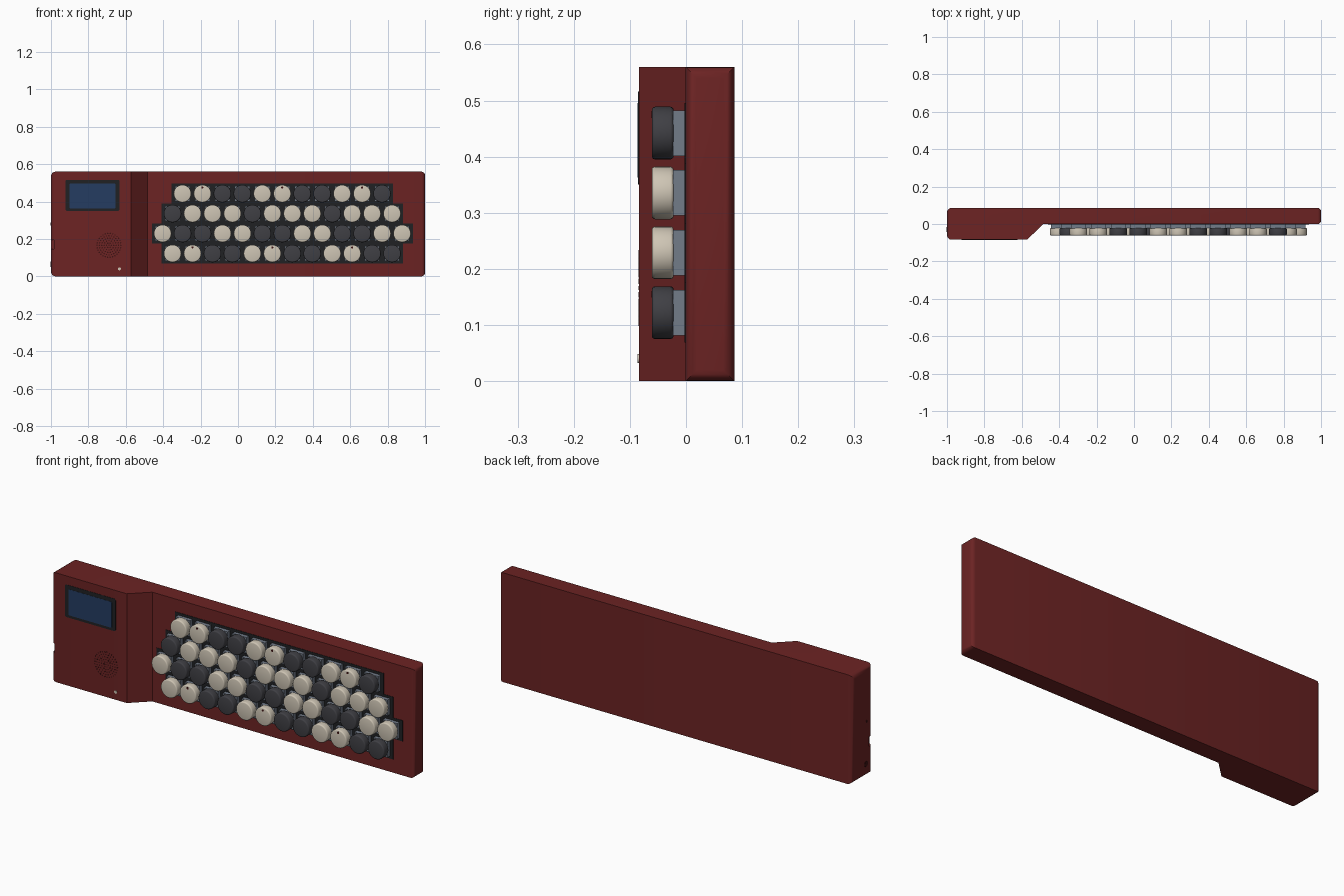
import bpy, bmesh, math
from mathutils import Matrix, Vector

cube = bpy.data.objects.get("Cube")
if cube:
    bpy.data.objects.remove(cube, do_unlink=True)


def material(name, rgb):
    m = bpy.data.materials.new(name)
    m.use_nodes = True
    m.diffuse_color = (*rgb, 1)
    bsdf = next(n for n in m.node_tree.nodes if n.type == "BSDF_PRINCIPLED")
    bsdf.inputs["Base Color"].default_value = (*rgb, 1)
    return m


RED = material("dark red", (0.15, 0.017, 0.017))
HOLE = material("deep red", (0.045, 0.006, 0.006))
CREAM = material("cream", (0.62, 0.56, 0.46))
CHARCOAL = material("charcoal", (0.05, 0.05, 0.058))
BLACK = material("black", (0.014, 0.015, 0.017))
SLATE = material("slate grey", (0.17, 0.20, 0.25))
BLUE = material("screen blue", (0.018, 0.045, 0.12))


def finish(name, bm, mat, smooth=False):
    bmesh.ops.recalc_face_normals(bm, faces=bm.faces)
    me = bpy.data.meshes.new(name)
    bm.to_mesh(me)
    bm.free()
    me.materials.append(mat)
    if smooth:
        me.shade_smooth()
        me.set_sharp_from_angle(angle=math.radians(35))
    return place(name, me)


def place(name, me, loc=(0, 0, 0)):
    ob = bpy.data.objects.new(name, me)
    ob.location = loc
    bpy.context.collection.objects.link(ob)
    return ob


def add_box(bm, x0, x1, y0, y1, z0, z1):
    size = Matrix.Diagonal((x1 - x0, y1 - y0, z1 - z0, 1))
    mid = Matrix.Translation(((x0 + x1) / 2, (y0 + y1) / 2, (z0 + z1) / 2))
    return bmesh.ops.create_cube(bm, size=1, matrix=mid @ size)["verts"]


def add_disc(bm, loc, r, depth, sides=12, axis="X"):
    """Cylinder centred on loc; axis 'X' turns it to face y, 'Y' to face x."""
    m = Matrix.Translation(loc) @ Matrix.Rotation(math.pi / 2, 4, axis)
    return bmesh.ops.create_cone(bm, cap_ends=True, segments=sides, radius1=r,
                                 radius2=r, depth=depth, matrix=m)["verts"]


def rounded_plate(name, mat, x0, x1, y0, y1, z0, z1, r):
    bm = bmesh.new()
    add_box(bm, x0, x1, y0, y1, z0, z1)
    corners = [e for e in bm.edges
               if abs(e.verts[0].co.y - e.verts[1].co.y) > 1e-5]
    bmesh.ops.bevel(bm, geom=corners, offset=r, segments=3, profile=0.5,
                    affect="EDGES")
    return finish(name, bm, mat)


H, FRONT, DECK, BACK = 0.56, -0.084, -0.001, 0.086

# Case: thick control end sloping down to the thin key deck, rounded ends
bm = bmesh.new()
profile = [(-1, BACK), (1, BACK), (1, DECK), (-0.485, DECK),
           (-0.572, FRONT), (-1, FRONT)]
face = bm.faces.new([bm.verts.new((x, y, 0)) for x, y in profile])
ext = bmesh.ops.extrude_face_region(bm, geom=[face])["geom"]
bmesh.ops.translate(bm, vec=(0, 0, H),
                    verts=[g for g in ext if isinstance(g, bmesh.types.BMVert)])
for end, radius in ((-1, 0.025), (1, 0.02)):
    rim = [e for e in bm.edges if all(abs(v.co.x - end) < 1e-5 for v in e.verts)]
    bmesh.ops.bevel(bm, geom=rim, offset=radius, segments=4, profile=0.5,
                    affect="EDGES")
case = finish("case", bm, RED, smooth=True)

# Port slot in the edge of the thick end
bm = bmesh.new()
add_box(bm, -1.05, -0.983, -0.12, -0.052, 0.145, 0.195)
cutter = finish("port_cutter", bm, RED)
cutter.hide_render = True
mod = case.modifiers.new("port_slot", "BOOLEAN")
mod.operation = "DIFFERENCE"
mod.solver = "EXACT"
mod.object = cutter
bpy.context.view_layer.objects.active = case
bpy.ops.object.modifier_apply(modifier=mod.name)
bpy.data.objects.remove(cutter, do_unlink=True)

# Sockets on the thick end
bm = bmesh.new()
add_disc(bm, (-1, -0.03, 0.065), 0.014, 0.003, 16, "Y")
add_disc(bm, (-1, -0.035, 0.28), 0.007, 0.003, 12, "Y")
finish("side_sockets", bm, HOLE)

# Screen and its frame
rounded_plate("screen_frame", BLACK, -0.922, -0.634, FRONT - 0.0012, -0.08,
              0.350, 0.516, 0.008)
rounded_plate("screen", BLUE, -0.900, -0.656, FRONT - 0.002, -0.08,
              0.363, 0.496, 0.003)

# Speaker holes in rings
bm = bmesh.new()
for ring in range(6):
    count = max(1, 6 * ring)
    for i in range(count):
        a = 2 * math.pi * i / count
        r = 0.0128 * ring
        add_disc(bm, (-0.69 + r * math.cos(a), FRONT, 0.166 + r * math.sin(a)),
                 0.0038, 0.001, 8)
finish("speaker_holes", bm, HOLE)

# Indicator light
bm = bmesh.new()
add_disc(bm, (-0.634, FRONT, 0.04), 0.008, 0.005, 16)
finish("indicator_light", bm, CREAM, smooth=True)


# Round key cap with softened rims
def cap_mesh(name, mat):
    bm = bmesh.new()
    add_disc(bm, (0, 0, 0), 0.047, 0.039, 28)
    rims = [e for e in bm.edges
            if abs(e.verts[0].co.y - e.verts[1].co.y) < 1e-5]
    bmesh.ops.bevel(bm, geom=rims, offset=0.006, segments=3, profile=0.5,
                    affect="EDGES")
    ob = finish(name, bm, mat, smooth=True)
    me = ob.data
    bpy.data.objects.remove(ob)
    return me


caps = {"L": cap_mesh("light_cap", CREAM), "D": cap_mesh("dark_cap", CHARCOAL)}

# Key rows from bottom to top, staggered by half a pitch
PITCH, CENTRE = 0.1067, 0.237
rows = ["LLDDLLDDLLDD", "LDDLLDDLLDDLL", "DLLLDLLLDLLL", "LLDDLLDDLLD"]
switches, marks = bmesh.new(), bmesh.new()
for r, pattern in enumerate(rows):
    z = 0.122 + PITCH * r
    first = (-0.350, -0.403, -0.350, -0.297)[r]
    last = first + PITCH * (len(pattern) - 1)
    plate = bmesh.new()
    add_box(plate, first - 0.058, last + 0.058, -0.003, 0.001,
            z - 0.0533, z + 0.0533)
    finish(f"key_plate_{r + 1}", plate, BLACK)
    for i, shade in enumerate(pattern):
        x = first + PITCH * i
        place(f"key_cap_{r + 1}_{i + 1}", caps[shade], (x, -0.0415, z))
        add_box(switches, x - 0.0405, x + 0.0405, -0.023, 0, z - 0.0405, z + 0.0405)
        # Small marks on every fourth cap of the outer rows
        if r in (0, 3) and i % 4 == 1:
            add_disc(marks, (x, -0.061, z + 0.033), 0.006, 0.001, 8)
finish("key_switches", switches, SLATE)
finish("key_marks", marks, HOLE)
